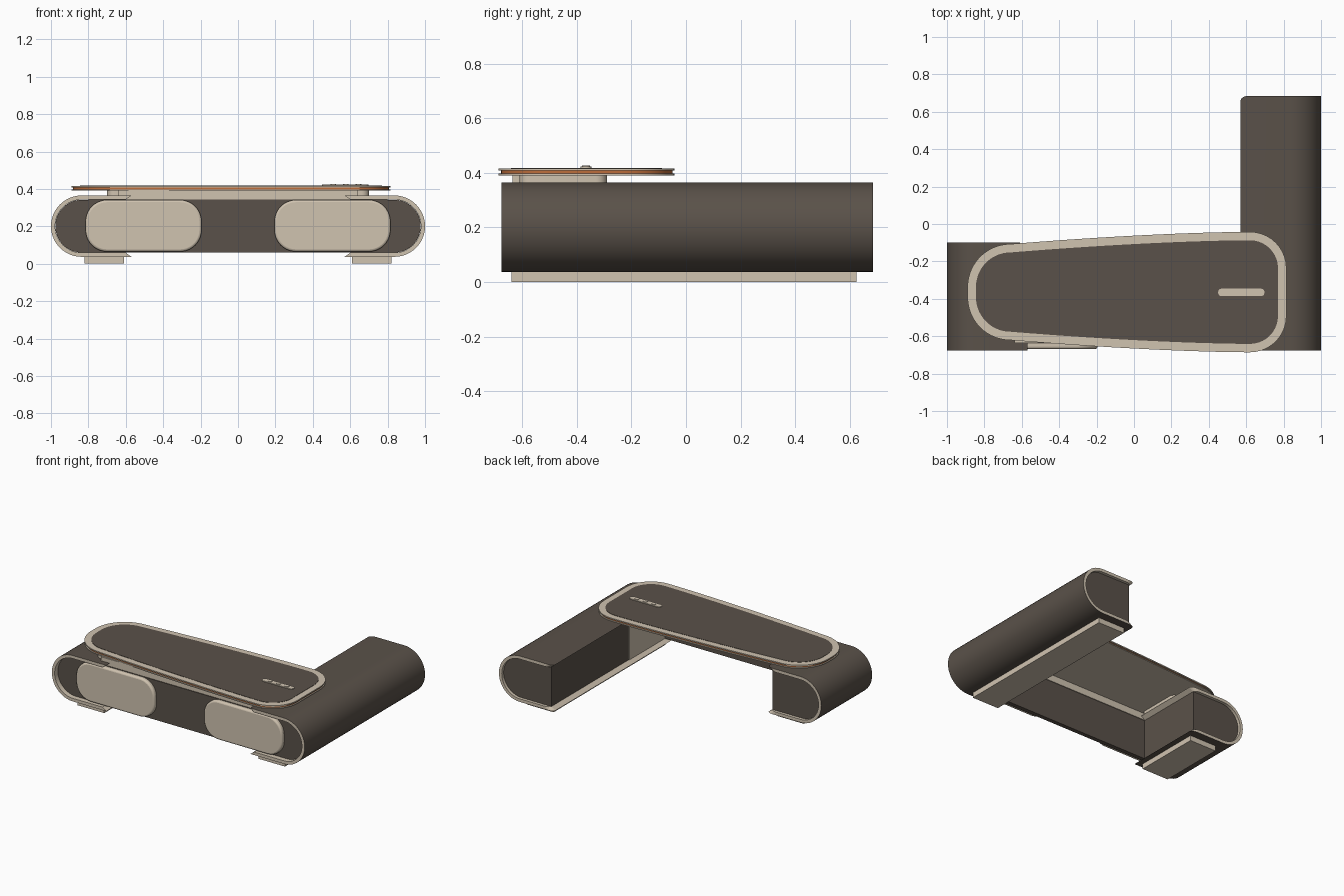
import bpy, bmesh, math
from mathutils import Vector

if "Cube" in bpy.data.objects:
    bpy.data.objects.remove(bpy.data.objects["Cube"], do_unlink=True)


def material(name, rgb):
    m = bpy.data.materials.new(name)
    m.use_nodes = True
    m.diffuse_color = (*rgb, 1)
    m.node_tree.nodes["Principled BSDF"].inputs["Base Color"].default_value = (*rgb, 1)
    return m


DARK = material("dark taupe", (0.102, 0.083, 0.067))
BEIGE = material("warm beige", (0.63, 0.546, 0.434))
ORANGE = material("copper orange", (0.51, 0.156, 0.045))


def arc(cx, cy, r, a0, a1, n=10):
    """Points on an arc, angles in degrees."""
    angles = [math.radians(a0 + (a1 - a0) * i / n) for i in range(n + 1)]
    return [(cx + r * math.cos(a), cy + r * math.sin(a)) for a in angles]


def rounded(x0, x1, y0, y1, r):
    """Rounded rectangle outline."""
    return (arc(x1 - r, y1 - r, r, 0, 90) + arc(x0 + r, y1 - r, r, 90, 180)
            + arc(x0 + r, y0 + r, r, 180, 270) + arc(x1 - r, y0 + r, r, 270, 360))


def prism(name, pts, lo, hi, mat, axis="z", bevel=0.0):
    """Extrude an outline: xy points along z, or xz points along y."""
    place = (lambda p, h: (p[0], p[1], h)) if axis == "z" else (lambda p, h: (p[0], h, p[1]))
    bm = bmesh.new()
    face = bm.faces.new([bm.verts.new(place(p, lo)) for p in pts])
    out = bmesh.ops.extrude_face_region(bm, geom=[face])
    shift = Vector(place((0, 0), hi - lo))
    bmesh.ops.translate(bm, vec=shift, verts=[v for v in out["geom"] if isinstance(v, bmesh.types.BMVert)])
    bmesh.ops.remove_doubles(bm, verts=bm.verts, dist=1e-5)
    bmesh.ops.recalc_face_normals(bm, faces=bm.faces)
    mesh = bpy.data.meshes.new(name)
    bm.to_mesh(mesh)
    bm.free()
    obj = bpy.data.objects.new(name, mesh)
    bpy.context.collection.objects.link(obj)
    mesh.materials.append(mat)
    if bevel:
        mod = obj.modifiers.new("Soft edge", "BEVEL")
        mod.width, mod.segments, mod.limit_method = bevel, 3, "ANGLE"
    bpy.ops.object.select_all(action="DESELECT")
    obj.select_set(True)
    bpy.context.view_layer.objects.active = obj
    bpy.ops.object.shade_smooth_by_angle(angle=math.radians(35))
    return obj


def box(name, x0, x1, y0, y1, z0, z1, mat):
    return prism(name, [(x0, y0), (x1, y0), (x1, y1), (x0, y1)], z0, z1, mat)


MID, R, THICK = 0.201, 0.164, 0.022
FRONT = -0.675
TIP = 0.57


def wing(side, label, back):
    """Curved C-shaped shell with a dark cabinet inside and a plinth below."""
    s = 1 if side > 0 else -1
    outer = arc(1 - R, MID, R, -90, 90, 24)
    inner = arc(1 - R, MID, R - THICK, 90, -90, 24)
    profile = ([(TIP, MID - R)] + outer + [(TIP, MID + R), (TIP + 0.03, MID + R - THICK)]
               + inner + [(TIP + 0.03, MID - R + THICK)])
    shell = prism(label + "_shell", [(s * x, z) for x, z in profile], FRONT, back, DARK, "y")
    shell.data.materials.append(BEIGE)

    # Round the free back corners of the lips
    bm = bmesh.new()
    bm.from_mesh(shell.data)
    tips = [e for e in bm.edges if all(v.co.y > back - 0.01 and abs(v.co.x) < TIP + 0.04 for v in e.verts)
            and abs(e.verts[0].co.z - e.verts[1].co.z) > 0.01
            and abs(e.verts[0].co.z - e.verts[1].co.z) < 0.1]
    bmesh.ops.bevel(bm, geom=tips, offset=0.025, segments=4, profile=0.5, affect="EDGES")

    # Dark outside, beige rims and lining
    for f in bm.faces:
        c, n = f.calc_center_median(), f.normal
        outward = n.x * (c.x - s * 0.7) + n.z * (c.z - MID) > 0
        f.material_index = 0 if outward and abs(n.y) < 0.5 else 1
    bm.to_mesh(shell.data)
    bm.free()

    # Cabinet filling the shell
    core = [(TIP + 0.03, MID - R + THICK)] + arc(1 - R, MID, R - THICK - 0.001, -90, 90, 24) \
        + [(TIP + 0.03, MID + R - THICK)]
    prism(label + "_cabinet", [(s * x, z) for x, z in core], -0.64, back - 0.02, DARK, "y")

    # Plinth and tabletop spacer
    x0, x1 = sorted((s * 0.61, s * 0.82))
    box(label + "_plinth", x0, x1, -0.64, back - 0.06, 0, MID - R, BEIGE)
    x0, x1 = sorted((s * 0.575, s * 0.7))
    prism(label + "_spacer", rounded(x0, x1, -0.61, -0.29, 0.04), MID + R, 0.393, BEIGE)

    # Cushioned front panel
    x0, x1 = sorted((s * 0.195, s * 0.815))
    prism(label + "_front_pad", rounded(x0, x1, 0.065, 0.341, 0.115), -0.668, -0.63, BEIGE, "y", 0.012)


wing(1, "long_wing", 0.685)
wing(-1, "short_wing", -0.1)

# Front panel joining the wings, beam above it, lining on the long wing
box("centre_panel", -0.61, 0.61, -0.64, -0.61, 0.06, 0.343, DARK)
box("table_beam", -0.64, 0.64, -0.635, -0.605, 0.343, 0.393, BEIGE)
box("wing_lining", 0.594, 0.602, -0.61, -0.21, 0.06, 0.343, BEIGE)


def table_outline(inset):
    """Tapered tabletop with gently bowed sides, mirrored about its long axis."""
    half = arc(0.62, 0.127, 0.195 - inset, 0, 90)
    for i in range(1, 16):
        t = i / 16
        half.append((0.62 - 1.28 * t, 0.322 - 0.065 * t ** 1.6 - inset))
    half += arc(-0.66, 0.027, 0.23 - inset, 90, 180, 14)
    lower = [(x, -y) for x, y in reversed(half)]
    return [(x, y - 0.364) for x, y in half + lower]


# Layered tabletop
for name, inset, z0, z1, mat in (
        ("table_base", 0.0, 0.391, 0.398, BEIGE),
        ("table_accent", 0.008, 0.398, 0.408, ORANGE),
        ("table_rim", 0.0, 0.408, 0.416, BEIGE),
        ("table_inlay", 0.045, 0.414, 0.418, DARK)):
    prism(name, table_outline(inset), z0, z1, mat)

# Control strip with round buttons
prism("control_strip", rounded(0.45, 0.697, -0.386, -0.346, 0.018), 0.417, 0.423, BEIGE)
for i in range(3):
    prism("control_button", arc(0.51 + 0.067 * i, -0.366, 0.015, 0, 345, 23), 0.422, 0.427, BEIGE)
